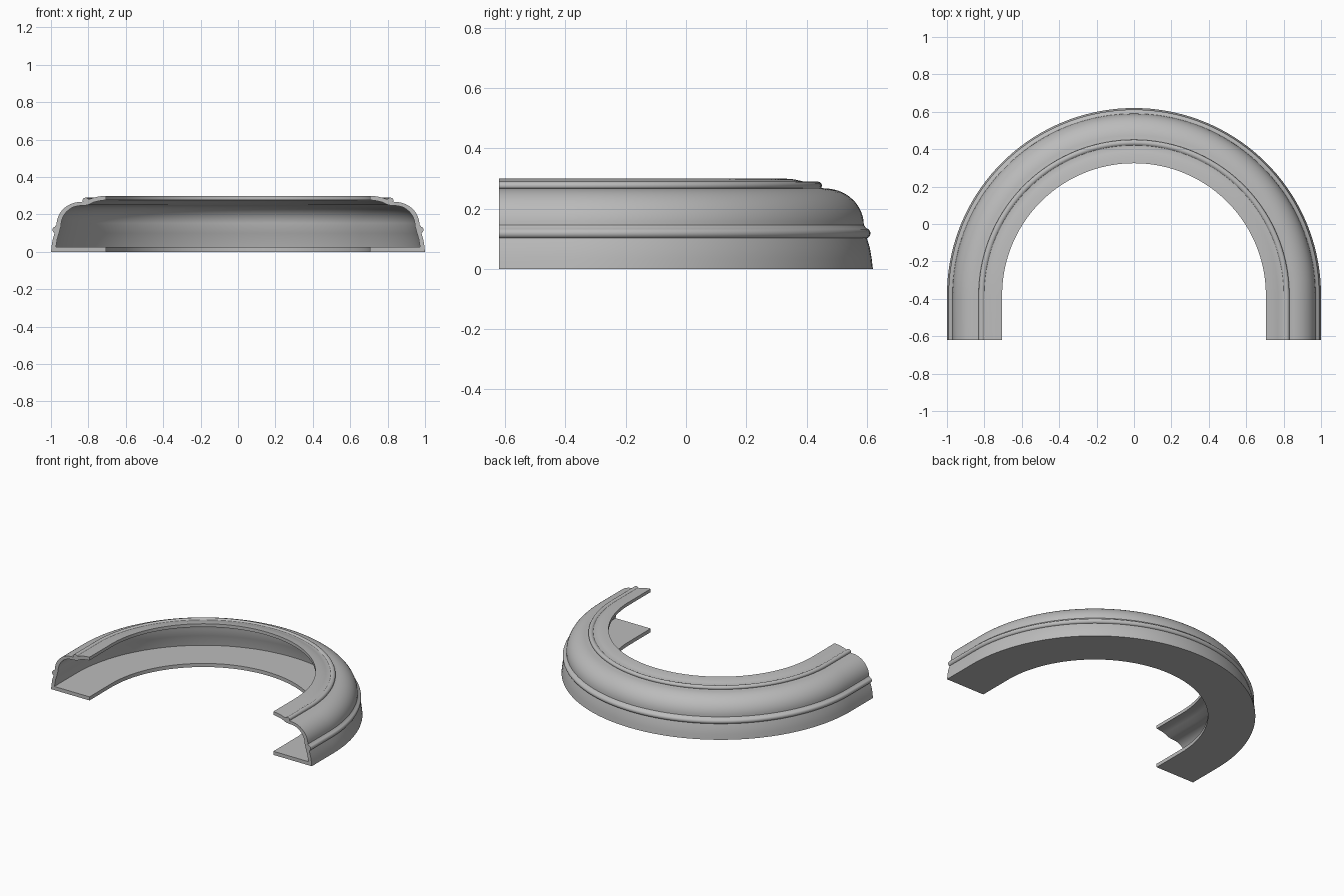
import bpy, bmesh
from math import sin, cos, pi, radians

cube = bpy.data.objects.get("Cube")
if cube:
    bpy.data.objects.remove(cube)

ARC_Y = -0.38     # centre of the half circle
END_Y = -0.62     # cut ends of the straight legs
ARC_STEPS = 72

grey = bpy.data.materials.new("plain_grey")
grey.use_nodes = True
grey.diffuse_color = (0.5, 0.5, 0.5, 1)
grey.node_tree.nodes["Principled BSDF"].inputs["Base Color"].default_value = (0.5, 0.5, 0.5, 1)


def arc(cx, cz, rx, rz, start, end, steps):
    """Points of an elliptical arc in the (radius, height) plane."""
    angles = [radians(start + (end - start) * i / steps) for i in range(steps + 1)]
    return [(cx + rx * cos(a), cz + rz * sin(a)) for a in angles]


# Outer outline: floor edge, flared skirt, side bead, dome, top bead, sloping lip
outer = [(0.705, 0), (1, 0), (0.996, 0.035), (0.99, 0.07), (0.98, 0.102)]
outer += arc(0.975, 0.118, 0.017, 0.017, -65, 75, 8)
outer += arc(0.84, 0.145, 0.13, 0.122, 0, 90, 14)
outer += arc(0.815, 0.276, 0.016, 0.014, -30, 150, 8)
outer += [(0.795, 0.282), (0.77, 0.29), (0.74, 0.297), (0.705, 0.3)]

# Inner outline: underside of lip, hollow dome, inner skirt, floor
inner = [(0.705, 0.278), (0.74, 0.273), (0.77, 0.266), (0.805, 0.25)]
inner += arc(0.84, 0.14, 0.106, 0.107, 90, 0, 12)
inner += [(0.957, 0.1), (0.966, 0.07), (0.974, 0.025), (0.705, 0.025)]
profile = outer + inner

# Sweep the section along one leg, round the half circle and down the other leg
bm = bmesh.new()
stations = [(0, END_Y)]
stations += [(pi * i / ARC_STEPS, ARC_Y) for i in range(ARC_STEPS + 1)]
stations += [(pi, END_Y)]
rings = [[bm.verts.new((r * cos(a), y + r * sin(a), z)) for r, z in profile]
         for a, y in stations]
count = len(profile)
for first, second in zip(rings, rings[1:]):
    for i in range(count):
        j = (i + 1) % count
        bm.faces.new((first[i], first[j], second[j], second[i]))

# Close the two cut ends
bm.faces.new(rings[0])
bm.faces.new(rings[-1])
bmesh.ops.recalc_face_normals(bm, faces=bm.faces)

mesh = bpy.data.meshes.new("curved_moulding")
bm.to_mesh(mesh)
bm.free()
mesh.materials.append(grey)
moulding = bpy.data.objects.new("curved_moulding", mesh)
bpy.context.collection.objects.link(moulding)

# Smooth sweep with crisp creases
bpy.ops.object.select_all(action='DESELECT')
moulding.select_set(True)
bpy.context.view_layer.objects.active = moulding
bpy.ops.object.shade_smooth_by_angle(angle=radians(30))
